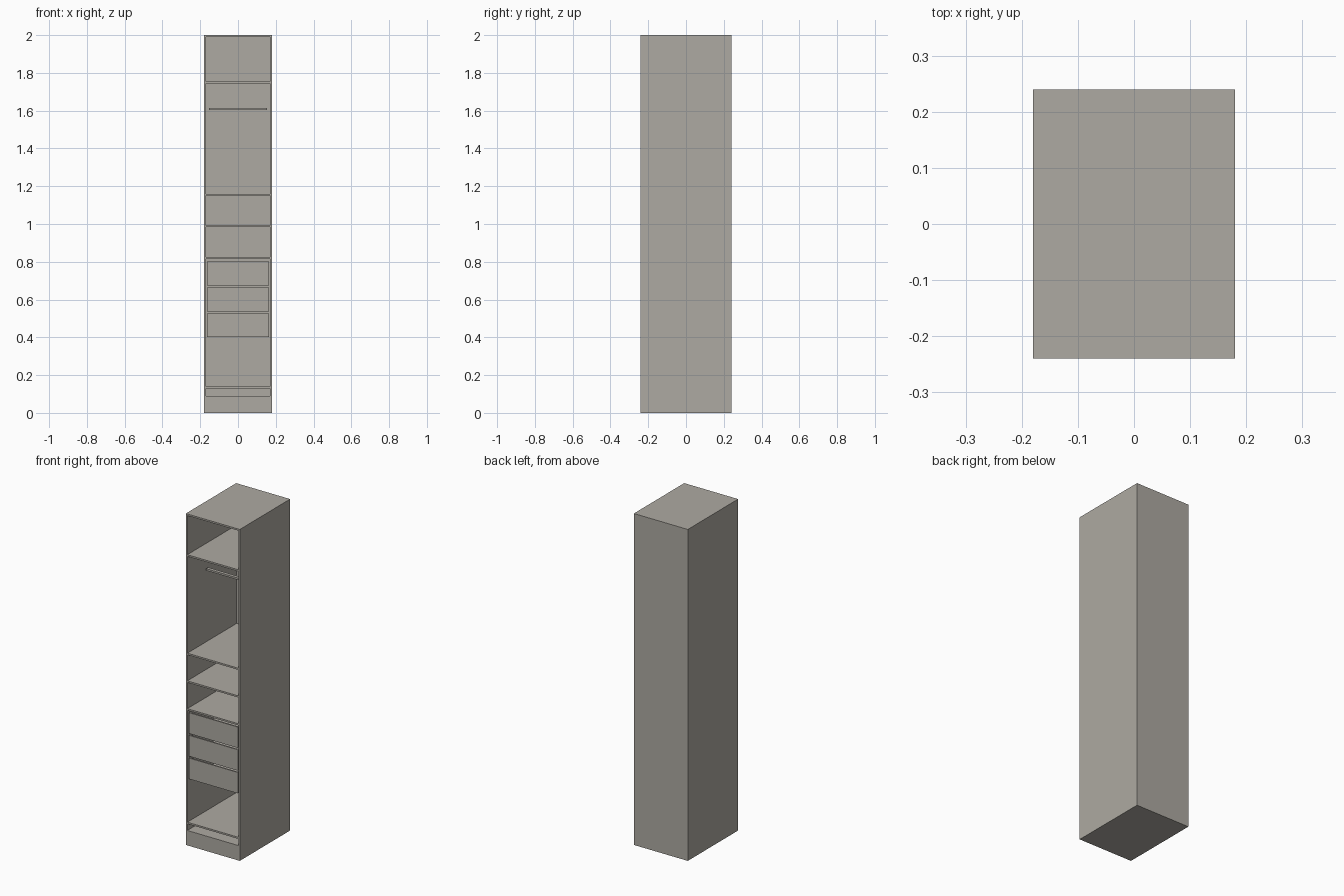
import bpy
import bmesh

if "Cube" in bpy.data.objects:
    bpy.data.objects.remove(bpy.data.objects["Cube"])

W, D, H, T = 0.36, 0.48, 2.0, 0.01   # overall width, depth, height, panel thickness
IN = W / 2 - T                       # inner half width
FRONT, BACK = -D / 2, D / 2

mat = bpy.data.materials.new("warm grey")
mat.diffuse_color = (0.42, 0.40, 0.36, 1)
mat.use_nodes = True
mat.node_tree.nodes["Principled BSDF"].inputs["Base Color"].default_value = mat.diffuse_color


def add_boxes(name, boxes):
    """One object from boxes given as (x0, x1, y0, y1, z0, z1)."""
    bm = bmesh.new()
    for x0, x1, y0, y1, z0, z1 in boxes:
        verts = bmesh.ops.create_cube(bm, size=1)["verts"]
        bmesh.ops.scale(bm, vec=(x1 - x0, y1 - y0, z1 - z0), verts=verts)
        bmesh.ops.translate(bm, vec=((x0 + x1) / 2, (y0 + y1) / 2, (z0 + z1) / 2), verts=verts)
    mesh = bpy.data.meshes.new(name)
    bm.to_mesh(mesh)
    bm.free()
    mesh.materials.append(mat)
    obj = bpy.data.objects.new(name, mesh)
    bpy.context.collection.objects.link(obj)
    return obj


# Carcass: sides, back, top and plinth
add_boxes("side_panel_left", [(-W / 2, -IN, FRONT, BACK, 0, H)])
add_boxes("side_panel_right", [(IN, W / 2, FRONT, BACK, 0, H)])
add_boxes("back_panel", [(-IN, IN, BACK - T, BACK, 0, H)])
add_boxes("top_panel", [(-IN, IN, FRONT, BACK - T, H - T, H)])
add_boxes("plinth", [(-IN, IN, FRONT, BACK - T, 0, 0.09)])

# Shelves, by underside height
for i, z in enumerate((0.13, 0.815, 0.983, 1.15, 1.744)):
    add_boxes(f"shelf_{i + 1}", [(-IN, IN, FRONT, BACK - T, z, z + T)])

# Three open-topped drawers
dx, dy0, dy1, t, dh = 0.163, FRONT + 0.005, BACK - 0.02, 0.008, 0.126
for i in range(3):
    z = 0.401 + i * 0.137
    add_boxes(f"drawer_{i + 1}", [
        (-dx, dx, dy0, dy0 + t, z, z + dh),
        (-dx, dx, dy1 - t, dy1, z, z + dh),
        (-dx, -dx + t, dy0 + t, dy1 - t, z, z + dh),
        (dx - t, dx, dy0 + t, dy1 - t, z, z + dh),
        (-dx + t, dx - t, dy0 + t, dy1 - t, z, z + t),
    ])

# Hanging rail
add_boxes("hanging_rail", [(-0.153, 0.153, -0.085, -0.065, 1.604, 1.615)])
